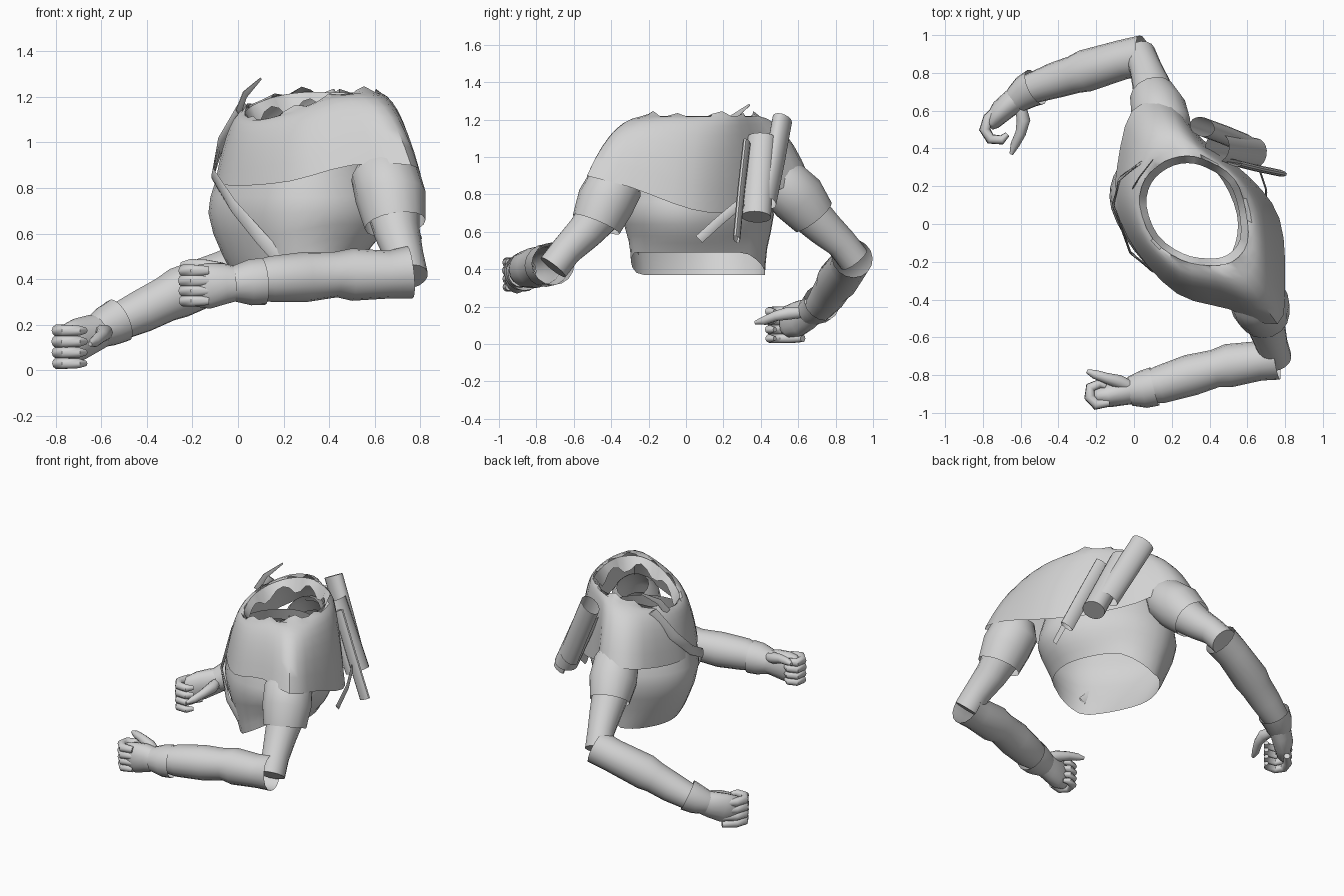
import bpy, bmesh, math
from mathutils import Vector as V

mat = bpy.data.materials.new("light grey")
mat.diffuse_color = (0.65, 0.65, 0.65, 1)


def loft(name, rings, cap_start=False, cap_end=False):
    """Skin a list of closed point rings into a smooth-shaded object."""
    bm = bmesh.new()
    rv = [[bm.verts.new(p) for p in r] for r in rings]
    n = len(rings[0])
    for a, b in zip(rv, rv[1:]):
        for i in range(n):
            j = (i + 1) % n
            bm.faces.new((a[i], a[j], b[j], b[i]))
    if cap_start:
        bm.faces.new(rv[0])
    if cap_end:
        bm.faces.new(rv[-1])
    bmesh.ops.recalc_face_normals(bm, faces=bm.faces)
    me = bpy.data.meshes.new(name)
    bm.to_mesh(me)
    bm.free()
    me.materials.append(mat)
    ob = bpy.data.objects.new(name, me)
    bpy.context.collection.objects.link(ob)
    bpy.ops.object.select_all(action='DESELECT')
    ob.select_set(True)
    bpy.context.view_layer.objects.active = ob
    bpy.ops.object.shade_smooth_by_angle(angle=math.radians(45))
    return ob


def tube(name, path, radii, segs=16, cap=(False, False)):
    """Tube along a path; each radius is a number or (sideways, upright)."""
    pts = [V(p) for p in path]
    rings = []
    for i, p in enumerate(pts):
        d = (pts[min(i + 1, len(pts) - 1)] - pts[max(i - 1, 0)]).normalized()
        side = d.cross(V((0, 0, 1))).normalized()
        up = side.cross(d)
        r = radii[i]
        rs, ru = r if isinstance(r, tuple) else (r, r)
        rings.append([p + side * rs * math.cos(t) + up * ru * math.sin(t)
                      for t in (2 * math.pi * k / segs for k in range(segs))])
    return loft(name, rings, *cap)


def smooth_ring(pts, sub=3):
    """Closed Catmull-Rom resampling."""
    pts = [V(p) for p in pts]
    n, out = len(pts), []
    for i in range(n):
        a, b, c, d = (pts[(i + k) % n] for k in (-1, 0, 1, 2))
        for s in range(sub):
            t = s / sub
            out.append(0.5 * (2 * b + (c - a) * t + (2 * a - 5 * b + 4 * c - d) * t * t
                              + (3 * b - a - 3 * c + d) * t ** 3))
    return out


# Plan outlines, starting at the chest and running round by the right shoulder
EDGE = smooth_ring([(-.09, .08, .82), (-.09, .3, .83), (-.01, .6, .89), (.19, .64, .9),
                    (.36, .45, .8), (.61, .25, .71), (.77, .03, .72), (.8, -.3, .84),
                    (.76, -.53, .9), (.5, -.45, .9), (.23, -.37, .83), (.01, -.14, .81)])
RIM = smooth_ring([(.03, .1, 1.12), (.06, .24, 1.16), (.16, .33, 1.2), (.28, .36, 1.22),
                   (.4, .33, 1.22), (.53, .24, 1.22), (.59, .08, 1.22), (.6, -.1, 1.22),
                   (.52, -.2, 1.22), (.4, -.22, 1.2), (.25, -.19, 1.14), (.1, -.08, 1.1)])
CHEST = smooth_ring([(-.12, .08, .7), (-.11, .25, .7), (0, .4, .7), (.15, .47, .7),
                     (.35, .42, .7), (.55, .25, .7), (.66, .05, .7), (.65, -.12, .7),
                     (.55, -.26, .7), (.38, -.34, .7), (.18, -.31, .7), (0, -.14, .7)])

# Shoulder cape, domed between hem and torn neckline
rings = []
for k in range(9):
    t = 1 - k / 8
    h = 1 - t ** 2.3
    rings.append([V((r.x + (e.x - r.x) * t, r.y + (e.y - r.y) * t,
                     e.z + (r.z - e.z) * h)) for e, r in zip(EDGE, RIM)])
for i, p in enumerate(rings[-1]):
    p.z += (0, 0, .025, .01, -.02, -.02, .015)[i % 7]
loft("shoulder_cape", rings)

# Ragged collar folded down inside the neckline
collar = []
for k in range(2):
    ring = []
    for i, r in enumerate(RIM):
        q = V((.31, .07, r.z)).lerp(r, 1 - .13 * k)
        q.z += .0 if k == 0 else (-.03, -.05, -.09, -.08, -.04)[i % 5]
        ring.append(q)
    collar.append(ring)
loft("torn_collar", collar)


# Torso below the cape, tucked in at the open waist, cut higher at the back
def body_ring(sx, sy, front, back):
    out = []
    for c in CHEST:
        x, y = .3 + (c.x - .3) * sx, .07 + (c.y - .07) * sy
        t = min(1, max(0, (x - .2) / .2))
        out.append(V((x, y, front + (back - front) * t)))
    return out


loft("torso", [body_ring(.84, .86, .95, .95), body_ring(.92, .93, .84, .84),
               body_ring(.98, .98, .76, .76), body_ring(1, 1, .69, .7),
               body_ring(.95, .96, .6, .64), body_ring(.86, .91, .51, .58),
               body_ring(.77, .89, .43, .54), body_ring(.68, .88, .37, .49)])

# Straps
tube("chest_strap", [(.03, .32, 1.17), (-.075, .24, 1.0), (-.11, .1, .86), (-.02, -.15, .72),
                     (.1, -.25, .58), (.2, -.26, .47)], [(.006, .03)] * 6, 8)
tube("quiver_flap", [(.53, .325, 1.08), (.65, .295, .82), (.77, .27, .56)],
     [(.018, .045)] * 3, 10)
tube("loose_strap", [(.66, .3, .76), (.7, .18, .66), (.7, .07, .56)], [(.005, .025)] * 3, 8)
tube("collar_scrap", [(0, .2, 1.13), (.03, .25, 1.21), (.1, .34, 1.28)],
     [(.004, .025), (.004, .02), (.003, .006)], 6)

# Quiver with a raised outer shell
tube("quiver", [(.44, .405, 1.1), (.54, .39, .89), (.64, .375, .68)],
     [(.08, .07)] * 3, 20, (False, True))
tube("quiver_shell", [(.36, .515, 1.2), (.47, .475, .98), (.58, .43, .76)], [(.05, .075)] * 3, 16)

# Sleeves and upper arms
tube("left_sleeve", [(.64, -.34, .93), (.645, -.375, .86), (.67, -.43, .76), (.69, -.48, .64)],
     [.1, .15, .155, .135])
tube("right_sleeve", [(.18, .46, .93), (.165, .51, .87), (.13, .6, .78), (.1, .68, .68)],
     [.1, .14, .15, .125])
tube("left_upper_arm", [(.68, -.44, .72), (.7, -.54, .6), (.73, -.64, .5), (.75, -.71, .41)],
     [.12, .1, .085, .085], cap=(False, True))
tube("right_upper_arm", [(.12, .62, .74), (.09, .74, .62), (.06, .83, .54), (.03, .9, .45)],
     [.12, .1, .085, .085], cap=(False, True))

# Forearm guards, flared at the elbow
tube("left_forearm", [(.755, -.71, .43), (.66, -.725, .42), (.5, -.75, .42), (.43, -.765, .42),
                      (.3, -.8, .41), (.14, -.85, .4), (.03, -.875, .39)],
     [.115, .105, .115, .1, .11, .1, .075])
tube("right_forearm", [(.05, .89, .46), (-.06, .87, .42), (-.26, .81, .34), (-.32, .79, .31),
                       (-.42, .76, .26), (-.55, .715, .2)],
     [.11, .105, .112, .1, .095, .08])

# Glove cuffs
tube("left_glove_cuff", [(.11, -.86, .39), (.05, -.875, .385), (-.02, -.885, .38)],
     [.104, .1, .078])
tube("right_glove_cuff", [(-.52, .725, .22), (-.57, .7, .195), (-.62, .66, .17)],
     [.1, .092, .075])

# Palms
tube("left_palm", [(0, -.88, .38), (-.06, -.89, .38), (-.13, -.905, .37), (-.19, -.91, .37),
                   (-.215, -.91, .37)],
     [(.072, .075), (.07, .09), (.065, .1), (.05, .09), (.03, .07)], cap=(True, True))
tube("right_palm", [(-.58, .69, .18), (-.64, .65, .16), (-.7, .6, .135), (-.75, .54, .12),
                    (-.77, .52, .12)],
     [(.065, .07), (.066, .085), (.062, .095), (.045, .085), (.03, .065)], cap=(True, True))

# Curled fingers stacked in height, plus thumbs
LEFT = [(-.13, -.945), (-.2, -.955), (-.235, -.915), (-.23, -.865), (-.18, -.845), (-.15, -.86)]
RIGHT = [(-.71, .625), (-.77, .56), (-.79, .5), (-.76, .45), (-.7, .445), (-.67, .475)]
FR = [.022, .03, .03, .028, .025, .014]
for i in range(4):
    shrink = 1 - .06 * abs(i - 2)
    rad = [r * shrink for r in FR]
    tube(f"left_finger_{i + 1}", [(x, y, .305 + .044 * i) for x, y in LEFT], rad, 10, (True, True))
    tube(f"right_finger_{i + 1}", [(x, y, .03 + .048 * i) for x, y in RIGHT], rad, 10, (True, True))
TR = [.03, .036, .028, .024, .01]
tube("left_thumb", [(-.02, -.86, .42), (-.08, -.835, .44), (-.15, -.815, .46), (-.21, -.795, .465),
                    (-.25, -.78, .465)], TR, 10, (True, True))
tube("right_thumb", [(-.6, .62, .17), (-.585, .55, .165), (-.6, .48, .15), (-.63, .42, .125),
                     (-.65, .37, .115)], TR, 10, (True, True))
